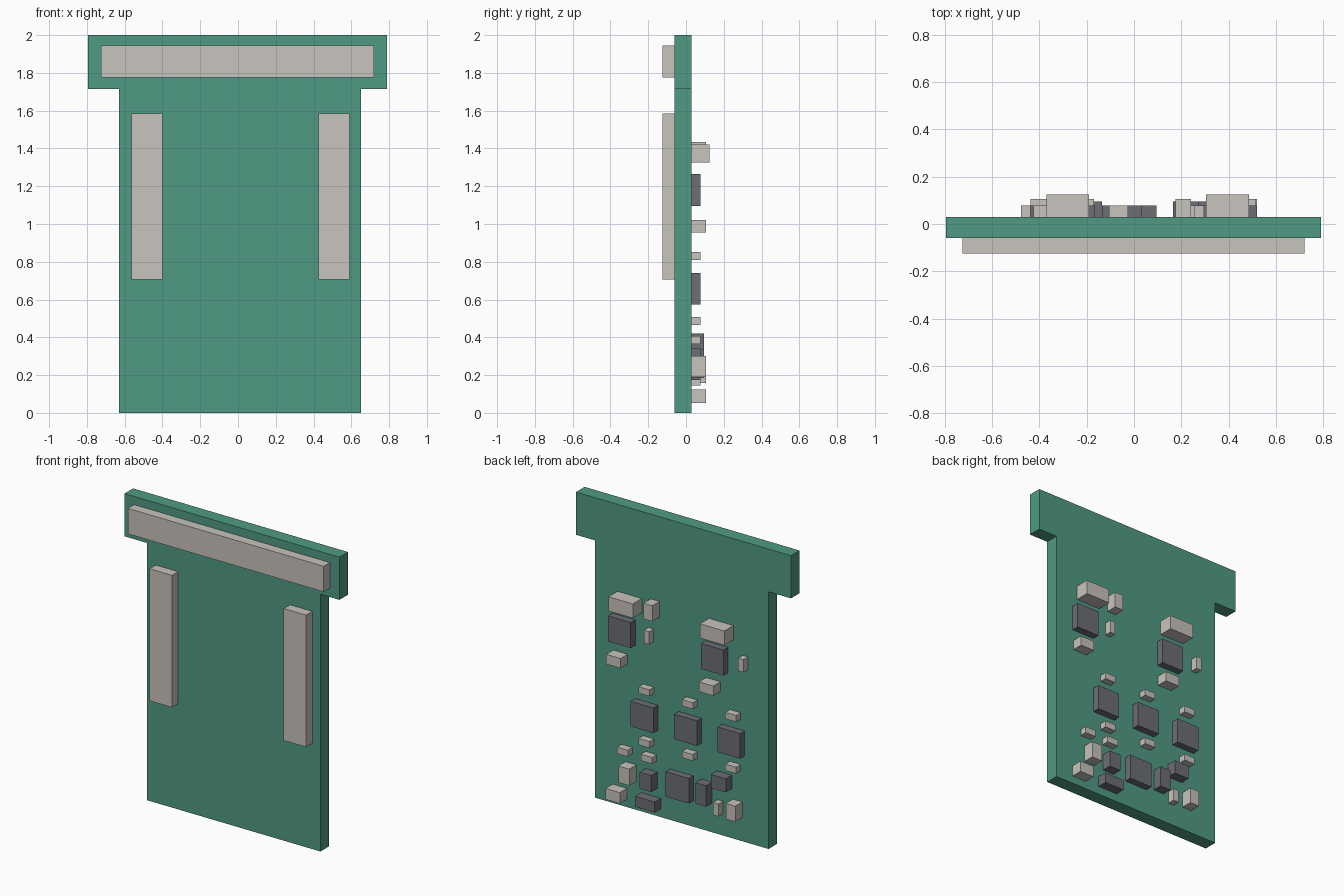
import bpy, bmesh

if "Cube" in bpy.data.objects:
    bpy.data.objects.remove(bpy.data.objects["Cube"])


def material(name, rgb):
    m = bpy.data.materials.new(name)
    lin = [(c / 255 / 12.92 if c < 10 else ((c / 255 + 0.055) / 1.055) ** 2.4) for c in rgb]
    m.diffuse_color = (*lin, 1)
    m.use_nodes = True
    m.node_tree.nodes["Principled BSDF"].inputs["Base Color"].default_value = m.diffuse_color
    return m


GREEN = material("board_green", (80, 154, 132))
TAN = material("connector_beige", (200, 196, 189))
DARK = material("chip_grey", (108, 110, 118))
FRONT, BACK = -0.06, 0.03  # board faces


def finish(name, bm, mat):
    bmesh.ops.recalc_face_normals(bm, faces=bm.faces)
    me = bpy.data.meshes.new(name)
    bm.to_mesh(me)
    bm.free()
    me.materials.append(mat)
    ob = bpy.data.objects.new(name, me)
    bpy.context.collection.objects.link(ob)
    return ob


def box(name, mat, x0, x1, z0, z1, y0, y1):
    bm = bmesh.new()
    bmesh.ops.create_cube(bm, size=1)
    for v in bm.verts:
        v.co = (x1 if v.co.x > 0 else x0, y1 if v.co.y > 0 else y0, z1 if v.co.z > 0 else z0)
    return finish(name, bm, mat)


def on_back(name, mat, height, x0, x1, z0, z1):
    box(name, mat, x0, x1, z0, z1, BACK, BACK + height)


# T-shaped circuit board
outline = [(-0.63, 0), (0.65, 0), (0.65, 1.715), (0.79, 1.715),
           (0.79, 2), (-0.795, 2), (-0.795, 1.715), (-0.63, 1.715)]
bm = bmesh.new()
face = bm.faces.new([bm.verts.new((x, FRONT, z)) for x, z in outline])
ext = bmesh.ops.extrude_face_region(bm, geom=[face])
bmesh.ops.translate(bm, vec=(0, BACK - FRONT, 0),
                    verts=[g for g in ext["geom"] if isinstance(g, bmesh.types.BMVert)])
finish("circuit_board", bm, GREEN)

# Front connectors
box("top_connector", TAN, -0.725, 0.72, 1.775, 1.945, -0.125, FRONT)
for side, x in (("left", -0.565), ("right", 0.425)):
    box(side + "_header", TAN, x, x + 0.165, 0.705, 1.585, -0.125, FRONT)

# Two matching power sections: large capacitor, chip, medium and small capacitor
for side, x, xs in (("right", 0.0, 0.217), ("left", -0.685, -0.478)):
    on_back(side + "_large_capacitor", TAN, 0.095, x + 0.305 + (0.01 if x else 0),
            x + 0.485 + (0.01 if x else 0), 1.325, 1.42)
    on_back(side + "_power_chip", DARK, 0.048, x + 0.353, x + 0.52, 1.095, 1.265)
    on_back(side + "_medium_capacitor", TAN, 0.075, x + 0.41, x + 0.515, 0.955, 1.02)
    on_back(side + "_small_capacitor", TAN, 0.048, xs, xs + 0.04, 1.155, 1.24)

# Row of three chips, each with a capacitor above and below
for i, x in enumerate((0.255, -0.065, -0.384)):
    on_back(f"row_chip_{i}", DARK, 0.048, x - 0.07, x + 0.098, 0.573, 0.74)
    for part, z in (("upper", 0.81), ("lower", 0.465)):
        on_back(f"{part}_row_capacitor_{i}", TAN, 0.048, x - 0.04, x + 0.04, z, z + 0.043)

# Remaining beige capacitors
for i, (h, x0, x1, z0, z1) in enumerate((
        (0.075, 0.175, 0.24, 1.33, 1.435),
        (0.048, 0.375, 0.455, 0.365, 0.408),
        (0.048, 0.195, 0.278, 0.365, 0.408),
        (0.075, 0.345, 0.425, 0.19, 0.30),
        (0.075, 0.415, 0.52, 0.052, 0.125),
        (0.048, -0.295, -0.254, 0.145, 0.228),
        (0.075, -0.437, -0.367, 0.158, 0.262))):
    on_back(f"loose_capacitor_{i}", TAN, h, x0, x1, z0, z1)

# Controller chip and dark coils
on_back("controller_chip", DARK, 0.048, -0.075, 0.095, 0.173, 0.34)
for i, (x0, x1, z0, z1) in enumerate((
        (0.19, 0.275, 0.185, 0.295),
        (0.165, 0.31, 0.055, 0.125),
        (-0.213, -0.135, 0.195, 0.335),
        (-0.36, -0.25, 0.33, 0.42))):
    on_back(f"coil_{i}", DARK, 0.065, x0, x1, z0, z1)
